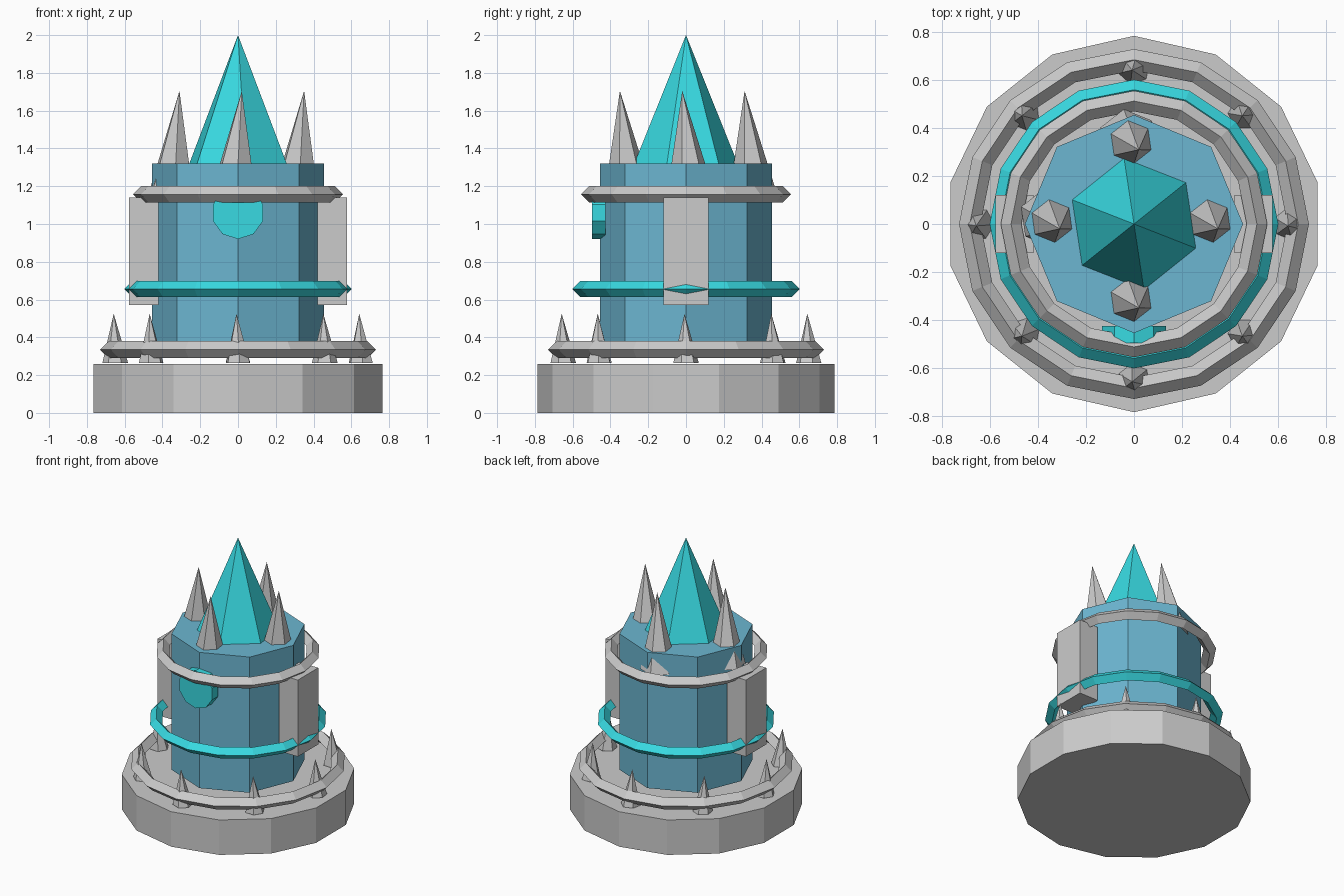
import bpy, bmesh
from math import sin, cos, pi, radians
from mathutils import Vector

if "Cube" in bpy.data.objects:
    bpy.data.objects.remove(bpy.data.objects["Cube"])


def material(name, rgb):
    m = bpy.data.materials.new(name)
    m.diffuse_color = (*rgb, 1)
    m.use_nodes = True
    m.node_tree.nodes["Principled BSDF"].inputs["Base Color"].default_value = m.diffuse_color
    return m


TEAL = material("teal", (0.04, 0.70, 0.76))
BLUE = material("blue", (0.15, 0.47, 0.64))


def finish(name, bm, mat=None):
    bmesh.ops.recalc_face_normals(bm, faces=bm.faces)
    me = bpy.data.meshes.new(name)
    bm.to_mesh(me)
    bm.free()
    ob = bpy.data.objects.new(name, me)
    bpy.context.collection.objects.link(ob)
    if mat:
        me.materials.append(mat)
    return ob


def ring_points(c, r, n, phase, axis):
    u = Vector((1, 0, 0))
    v = Vector((0, 1, 0)) if axis == "z" else Vector((0, 0, 1))
    return [Vector(c) + u * r * cos(phase + 2 * pi * i / n)
            + v * r * sin(phase + 2 * pi * i / n) for i in range(n)]


def prism(name, n, c0, c1, r, mat=None, phase=pi / 2, axis="z"):
    bm = bmesh.new()
    a = [bm.verts.new(p) for p in ring_points(c0, r, n, phase, axis)]
    b = [bm.verts.new(p) for p in ring_points(c1, r, n, phase, axis)]
    bm.faces.new(a)
    bm.faces.new(b)
    for i in range(n):
        j = (i + 1) % n
        bm.faces.new((a[i], a[j], b[j], b[i]))
    return finish(name, bm, mat)


def spike(name, n, base, r, tip, mat=None, phase=0.0):
    bm = bmesh.new()
    a = [bm.verts.new(p) for p in ring_points(base, r, n, phase, "z")]
    t = bm.verts.new(tip)
    bm.faces.new(a)
    for i in range(n):
        bm.faces.new((a[i], a[(i + 1) % n], t))
    return finish(name, bm, mat)


def band(name, z, major, minor, mat=None):
    bpy.ops.mesh.primitive_torus_add(location=(0, 0, z), major_segments=16, minor_segments=4,
                                     major_radius=major, minor_radius=minor)
    ob = bpy.context.object
    ob.name = name
    if mat:
        ob.data.materials.append(mat)


def box(name, lo, hi):
    bm = bmesh.new()
    bmesh.ops.create_cube(bm, size=1)
    lo, hi = Vector(lo), Vector(hi)
    for v in bm.verts:
        v.co = (lo + hi) / 2 + v.co * (hi - lo)
    finish(name, bm)


# Base and tower body
prism("base", 14, (0, 0, 0), (0, 0, 0.26), 0.785)
prism("tower_body", 8, (0, 0, 0.31), (0, 0, 1.32), 0.455, BLUE)

# Bands with diamond cross-section
band("lower_band", 0.335, 0.685, 0.045)
band("glow_band", 0.655, 0.56, 0.042, TEAL)
band("upper_band", 1.157, 0.513, 0.043)

# Round gem on the front
prism("front_gem", 10, (0, -0.497, 1.06), (0, -0.425, 1.06), 0.14, TEAL, axis="y")

# Plates on both sides
for s, side in ((-1, "left"), (1, "right")):
    x0, x1 = sorted((s * 0.42, s * 0.577))
    box(f"{side}_plate", (x0, -0.12, 0.57), (x1, 0.12, 1.14))

# Central crystal
spike("top_crystal", 6, (0, 0, 1.30), 0.285, (0, 0, 2.0), TEAL, radians(38.6))

# Four leaning crown spikes
for i in range(4):
    x, y = 0.33 * cos(i * pi / 2), 0.33 * sin(i * pi / 2)
    spike(f"crown_spike_{i + 1}", 6, (x - 0.025, y + 0.025, 1.17), 0.125,
          (x + 0.02, y - 0.02, 1.705), phase=radians(38))

# Eight small spikes through the lower band
for i in range(8):
    x, y = 0.65 * cos(i * pi / 4), 0.65 * sin(i * pi / 4)
    spike(f"base_spike_{i + 1}", 6, (x, y, 0.265), 0.068,
          (x - 0.008, y - 0.008, 0.525), phase=radians(38 + 20 * i))
